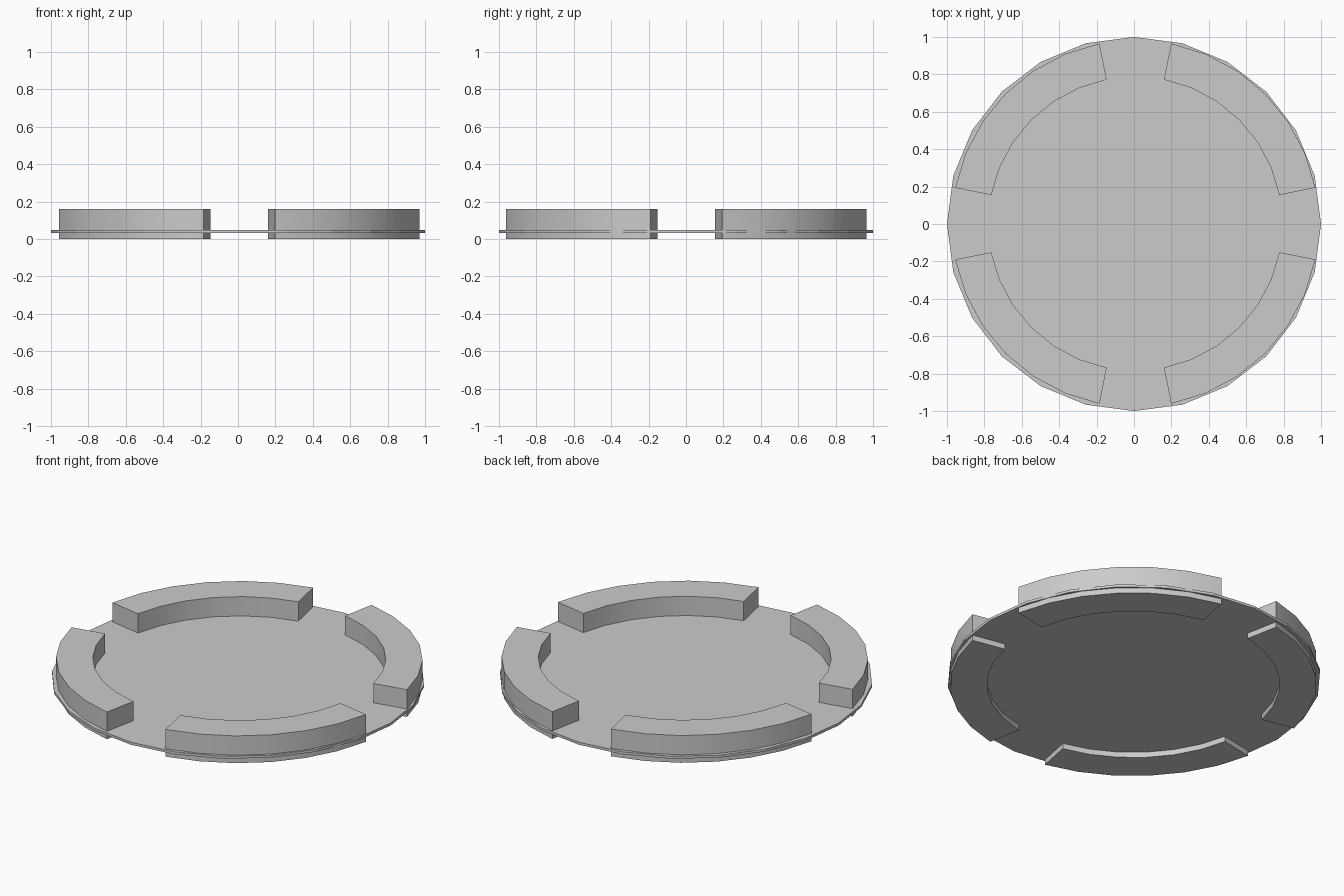
import bpy, bmesh
from math import cos, sin, radians

if "Cube" in bpy.data.objects:
    bpy.data.objects.remove(bpy.data.objects["Cube"])


def prism(name, outline, z0, z1):
    """Extrude a counter-clockwise XY outline from z0 to z1."""
    bm = bmesh.new()
    low = [bm.verts.new((x, y, z0)) for x, y in outline]
    high = [bm.verts.new((x, y, z1)) for x, y in outline]
    bm.faces.new(low[::-1])
    bm.faces.new(high)
    n = len(outline)
    for i in range(n):
        j = (i + 1) % n
        bm.faces.new((low[i], low[j], high[j], high[i]))
    mesh = bpy.data.meshes.new(name)
    bm.to_mesh(mesh)
    bm.free()
    obj = bpy.data.objects.new(name, mesh)
    bpy.context.collection.objects.link(obj)
    return obj


def arc(radius, angles, cx=0, cy=0):
    return [(cx + radius * cos(radians(a)), cy + radius * sin(radians(a))) for a in angles]


# Thin 24-sided plate
prism("plate", arc(1.0, [i * 15 for i in range(24)]), 0.032, 0.047)

# Four curved rim blocks passing through the plate
for q in range(4):
    angles = [q * 90 + 11.25 * (i + 1) for i in range(7)]
    outline = arc(0.982, angles, 0.007, 0.002) + arc(0.785, angles[::-1], 0.007, 0.002)
    block = prism(f"rim_block_{q + 1}", outline, 0.0, 0.161)
    # Curved walls read as smooth, ends and top stay sharp
    bpy.ops.object.select_all(action='DESELECT')
    block.select_set(True)
    bpy.context.view_layer.objects.active = block
    bpy.ops.object.shade_smooth_by_angle(angle=radians(30))
